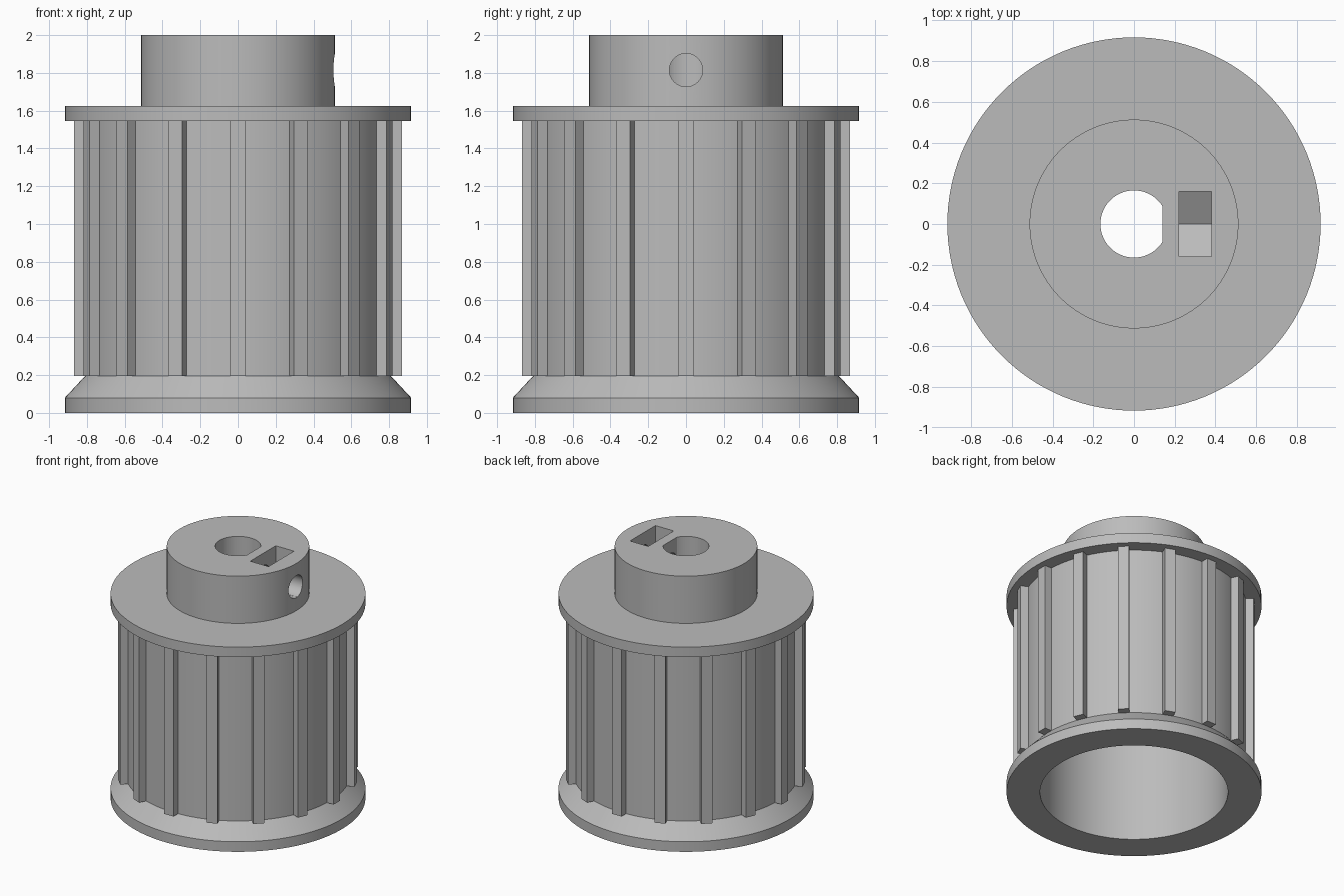
import bpy, bmesh, math
from mathutils import Matrix, Vector

cube = bpy.data.objects.get("Cube")
if cube:
    bpy.data.objects.remove(cube, do_unlink=True)

SEGMENTS = 128
TEETH = 16
BORE_R, FLAT_X = 0.165, 0.14
HOLE_Z = 1.815

grey = bpy.data.materials.new("plain_grey")
grey.use_nodes = True
colour = (0.5, 0.5, 0.5, 1)
grey.diffuse_color = colour
grey.node_tree.nodes["Principled BSDF"].inputs["Base Color"].default_value = colour


def finish(bm, name):
    bmesh.ops.recalc_face_normals(bm, faces=bm.faces)
    mesh = bpy.data.meshes.new(name)
    bm.to_mesh(mesh)
    bm.free()
    mesh.materials.append(grey)
    obj = bpy.data.objects.new(name, mesh)
    bpy.context.collection.objects.link(obj)
    return obj


def lathe(name, profile):
    """Revolve a closed (radius, height) outline about z."""
    bm = bmesh.new()
    verts = [bm.verts.new((r, 0, z)) for r, z in profile]
    edges = [bm.edges.new((verts[i - 1], verts[i])) for i in range(len(verts))]
    bmesh.ops.spin(bm, geom=verts + edges, cent=(0, 0, 0), axis=(0, 0, 1),
                   angle=math.tau, steps=SEGMENTS, use_merge=True)
    bmesh.ops.remove_doubles(bm, verts=bm.verts, dist=1e-5)
    return finish(bm, name)


def prism(name, outline, offset):
    """Extrude a planar outline of 3D points by an offset."""
    bm = bmesh.new()
    face = bm.faces.new([bm.verts.new(p) for p in outline])
    moved = bmesh.ops.extrude_face_region(bm, geom=[face], use_keep_orig=True)["geom"]
    bmesh.ops.translate(bm, vec=offset,
                        verts=[g for g in moved if isinstance(g, bmesh.types.BMVert)])
    return finish(bm, name)


def arc(radius, start, end, count):
    for i in range(count):
        a = start + (end - start) * i / (count - 1)
        yield radius * math.cos(a), radius * math.sin(a)


# Hollow body: lower flange with bevel, drum, upper flange and hub
body = lathe("pulley_body", [
    (0.676, 0), (0.917, 0), (0.917, 0.08), (0.81, 0.195), (0.81, 1.545),
    (0.917, 1.545), (0.917, 1.625), (0.513, 1.625), (0.513, 2),
    (0.08, 2), (0.08, 1.545), (0.676, 1.545)])

# Cutters: D-shaped bore, set-screw hole and nut slot with pointed floor
half = math.acos(FLAT_X / BORE_R)
bore = prism("bore_cutter",
             [(x, y, 1.4) for x, y in arc(BORE_R, half, math.tau - half, 60)], (0, 0, 0.8))
circle = list(arc(0.088, 0, math.tau, 49))[:-1]
screw = prism("screw_cutter", [(0.05, y, HOLE_Z + z) for y, z in circle], (0.6, 0, 0))
slot = prism("nut_slot_cutter", [
    (0.22, -0.16, 2.1), (0.22, -0.16, HOLE_Z - 0.092), (0.22, 0, HOLE_Z - 0.185),
    (0.22, 0.16, HOLE_Z - 0.092), (0.22, 0.16, 2.1)], (0.16, 0, 0))

cutters = (bore, screw, slot)
for cutter in cutters:
    cutter.hide_render = True
    mod = body.modifiers.new(cutter.name, 'BOOLEAN')
    mod.operation = 'DIFFERENCE'
    mod.solver = 'EXACT'
    mod.object = cutter
graph = bpy.context.evaluated_depsgraph_get()
cut_mesh = bpy.data.meshes.new_from_object(body.evaluated_get(graph))
body.modifiers.clear()
body.data = cut_mesh
for cutter in cutters:
    bpy.data.objects.remove(cutter, do_unlink=True)

# Straight teeth around the drum
bm = bmesh.new()
inner, outer, low, high = 0.78, 0.868, 0.195, 1.548
size = Matrix.Diagonal((outer - inner, 0.08, high - low, 1))
place = Matrix.Translation(Vector(((inner + outer) / 2, 0, (low + high) / 2)))
for i in range(TEETH):
    bmesh.ops.create_cube(bm, size=1, matrix=Matrix.Rotation(math.tau * i / TEETH, 4, 'Z')
                          @ place @ size)
finish(bm, "belt_teeth")

# Smooth the round walls, keep the corners crisp
bpy.ops.object.select_all(action='DESELECT')
body.select_set(True)
bpy.context.view_layer.objects.active = body
bpy.ops.object.shade_smooth_by_angle(angle=math.radians(25))
